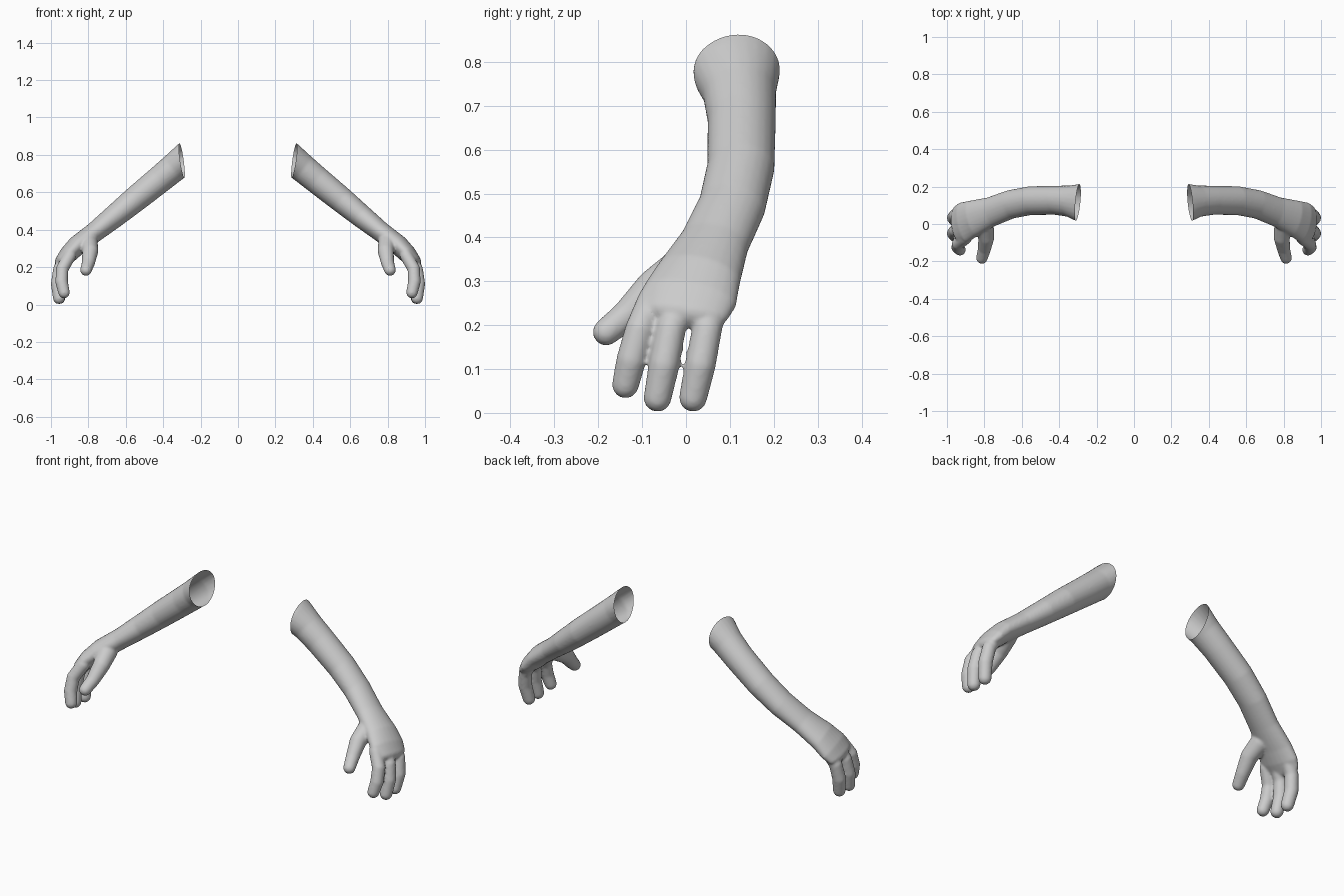
import bpy, bmesh, math
from mathutils import Vector

cube = bpy.data.objects.get("Cube")
if cube:
    bpy.data.objects.remove(cube, do_unlink=True)

skin = bpy.data.materials.new("plain_grey")
skin.use_nodes = True
GREY = (0.6, 0.6, 0.6, 1)
skin.diffuse_color = GREY
skin.node_tree.nodes["Principled BSDF"].inputs["Base Color"].default_value = GREY


def limb(bm, path, hint, sides=24, caps=5):
    """Loft round-ended elliptical rings along (x, y, z, half width, half thickness)."""
    pts = [Vector(p[:3]) for p in path]
    last = len(pts) - 1
    stations = []
    for i, p in enumerate(pts):
        t = (pts[min(i + 1, last)] - pts[max(i - 1, 0)]).normalized()
        w, h = path[i][3], path[i][-1]
        angles = [0]
        if i == 0:
            angles = [-math.pi / 2 * k / caps for k in range(caps - 1, -1, -1)]
        elif i == last:
            angles = [math.pi / 2 * k / caps for k in range(caps)]
        for a in angles:
            stations.append((p + t * h * math.sin(a), t, w * math.cos(a), h * math.cos(a)))
    rings = []
    for c, t, w, h in stations:
        side = (hint - t * hint.dot(t)).normalized()
        up = t.cross(side)
        turn = [2 * math.pi * k / sides for k in range(sides)]
        rings.append([bm.verts.new(c + side * w * math.cos(a) + up * h * math.sin(a)) for a in turn])
    for r0, r1 in zip(rings, rings[1:]):
        for k in range(sides):
            n = (k + 1) % sides
            bm.faces.new((r0[k], r0[n], r1[n], r1[k]))
    bm.faces.new(rings[0])
    bm.faces.new(rings[-1])


X, Y = Vector((1, 0, 0)), Vector((0, 1, 0))

# Shoulder to knuckles
ARM = [(.20, .11, .85, .107, .084), (.28, .112, .783, .105, .082), (.345, .122, .73, .084, .077),
       (.42, .127, .668, .078, .074), (.553, .125, .56, .077, .069), (.66, .105, .472, .077, .062),
       (.765, .065, .388, .080, .054), (.86, .03, .316, .098, .053), (.91, .008, .265, .110, .048),
       (.94, .0, .232, .100, .038)]
# Digits
INDEX = [(.90, -.075, .26, .034), (.94, -.105, .19, .034), (.943, -.125, .12, .034), (.93, -.138, .064, .031)]
MIDDLE = [(.92, -.015, .25, .034), (.955, -.035, .19, .034), (.966, -.05, .11, .035), (.957, -.065, .034, .032)]
LITTLE = [(.92, .06, .25, .034), (.955, .048, .19, .034), (.966, .033, .11, .035), (.955, .016, .034, .032)]
THUMB = [(.80, .0, .335, .05), (.79, -.075, .283, .043), (.80, -.135, .222, .035), (.813, -.182, .184, .031)]


def build_arm(name, s):
    bm = bmesh.new()
    for path, hint in ((ARM, Y), (INDEX, Y), (MIDDLE, Y), (LITTLE, Y), (THUMB, X)):
        limb(bm, [(s * p[0], *p[1:]) for p in path], hint)
    bmesh.ops.recalc_face_normals(bm, faces=bm.faces)
    mesh = bpy.data.meshes.new(name)
    bm.to_mesh(mesh)
    bm.free()
    obj = bpy.data.objects.new(name, mesh)
    bpy.context.collection.objects.link(obj)

    # Fuse the parts into one soft skin
    fuse = obj.modifiers.new("fuse", 'REMESH')
    fuse.mode = 'VOXEL'
    fuse.voxel_size = 0.006
    soften = obj.modifiers.new("soften", 'SMOOTH')
    soften.factor, soften.iterations = 0.5, 8
    deps = bpy.context.evaluated_depsgraph_get()
    obj.data = bpy.data.meshes.new_from_object(obj.evaluated_get(deps))
    obj.modifiers.clear()
    obj.data.name = name

    # Cut the shoulder open along a slanted plane
    bm = bmesh.new()
    bm.from_mesh(obj.data)
    bmesh.ops.bisect_plane(bm, geom=bm.verts[:] + bm.edges[:] + bm.faces[:],
                           plane_co=(s * .30, .11, .765), plane_no=(-s, -.1, .143), clear_outer=True)
    for f in bm.faces:
        f.smooth = True
    bm.to_mesh(obj.data)
    bm.free()
    obj.data.materials.clear()
    obj.data.materials.append(skin)


build_arm("left_arm", 1)
build_arm("right_arm", -1)
